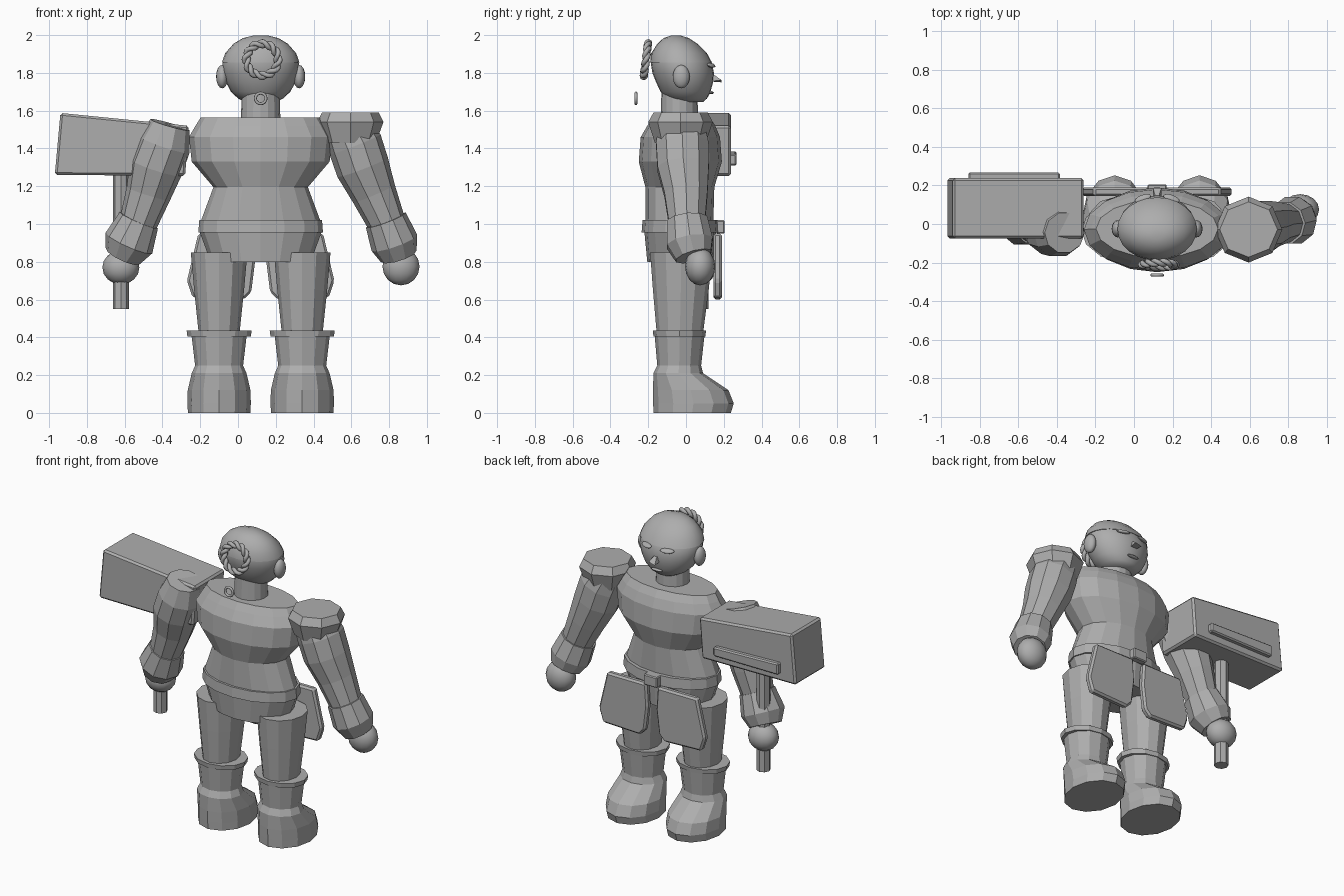
import bpy
import bmesh
from math import sin, cos, pi, radians
from mathutils import Vector

if "Cube" in bpy.data.objects:
    bpy.data.objects.remove(bpy.data.objects["Cube"], do_unlink=True)

GREY = (0.42, 0.42, 0.42, 1)
grey = bpy.data.materials.new("plain grey")
grey.use_nodes = True
grey.diffuse_color = GREY
grey.node_tree.nodes["Principled BSDF"].inputs["Base Color"].default_value = GREY

MID = 0.12       # centre line of the body
DEPTH = -0.03    # middle of the body, front to back


def smooth(obj, angle=50):
    bpy.ops.object.select_all(action="DESELECT")
    obj.select_set(True)
    bpy.context.view_layer.objects.active = obj
    bpy.ops.object.shade_smooth_by_angle(angle=radians(angle))


def skin(name, rings):
    """Join rings of points into a closed solid."""
    bm = bmesh.new()
    loops = [[bm.verts.new(p) for p in ring] for ring in rings]
    n = len(loops[0])
    for a, b in zip(loops, loops[1:]):
        for i in range(n):
            j = (i + 1) % n
            bm.faces.new((a[i], a[j], b[j], b[i]))
    bm.faces.new(loops[0])
    bm.faces.new(loops[-1])
    bmesh.ops.recalc_face_normals(bm, faces=bm.faces)
    mesh = bpy.data.meshes.new(name)
    bm.to_mesh(mesh)
    bm.free()
    mesh.materials.append(grey)
    obj = bpy.data.objects.new(name, mesh)
    bpy.context.collection.objects.link(obj)
    return obj


def stack(name, cx, rows, sides=12):
    """Oval rings stacked upward; each row is height, half width, y min, y max."""
    angles = [2 * pi * i / sides for i in range(sides)]
    return skin(name, [[(cx + hx * cos(a), (y0 + y1) / 2 + (y1 - y0) / 2 * sin(a), z)
                        for a in angles] for z, hx, y0, y1 in rows])


def limb(name, points, sides=10):
    """Round rings square to a path; each point is x, y, z, radius."""
    path = [Vector(p[:3]) for p in points]
    rings = []
    for i, p in enumerate(points):
        along = (path[min(i + 1, len(path) - 1)] - path[max(i - 1, 0)]).normalized()
        u = along.cross(Vector((0, 1, 0))).normalized()
        v = along.cross(u)
        rings.append([path[i] + p[3] * (u * cos(2 * pi * k / sides) + v * sin(2 * pi * k / sides))
                      for k in range(sides)])
    return skin(name, rings)


def plate(name, outline, y0, y1, bevel=0.0):
    """Outline in x and z, given thickness in y."""
    obj = skin(name, [[(x, y, z) for x, z in outline] for y in (y0, y1)])
    if bevel:
        mod = obj.modifiers.new("bevel", "BEVEL")
        mod.width = bevel
        mod.segments = 1
    return obj


def ball(name, centre, size, segments=16):
    bpy.ops.mesh.primitive_uv_sphere_add(segments=segments, ring_count=segments // 2, location=centre)
    obj = bpy.context.object
    obj.name = name
    obj.scale = size
    obj.data.materials.append(grey)
    smooth(obj)
    return obj


# Torso, belt and hips
stack("torso", MID, [(1.02, .315, -.215, .145), (1.195, .25, -.215, .15), (1.33, .365, -.25, .19),
                     (1.46, .38, -.24, .18), (1.52, .345, -.205, .155), (1.565, .317, -.175, .125)], 16)
stack("belt", MID, [(.955, .33, -.235, .175), (1.02, .325, -.23, .17)], 16)
stack("hips", MID, [(.8, .265, -.205, .145), (.955, .322, -.22, .16)], 16)
plate("buckle", [(.07, .95), (.17, .95), (.17, 1.02), (.07, 1.02)], .16, .205, .006)

# Legs, boots and skirt plates
for side, word in ((-1, "right"), (1, "left")):
    cx = MID + side * .22
    stack(word + "_thigh", cx, [(.42, .108, -.155, .09), (.65, .132, -.175, .12), (.85, .15, -.19, .14)])
    stack(word + "_knee_cuff", cx, [(.405, .168, -.172, .102), (.435, .172, -.176, .106)])
    stack(word + "_boot", cx, [(0, .165, -.172, .237), (.05, .168, -.174, .253), (.12, .166, -.175, .225),
                               (.21, .145, -.172, .09), (.25, .127, -.152, .08), (.41, .146, -.166, .098)])
    shape = [(.04, .95), (.33, .95), (.39, .7), (.36, .61), (.09, .6), (.05, .64), (.03, .8)]
    plate(word + "_skirt_plate", [(MID + side * x, z) for x, z in shape], .145, .19, .012)

# Arms, wrist cuffs and hands
limb("left_arm", [(.58, -.025, 1.5, .13), (.62, -.02, 1.42, .145), (.66, -.015, 1.3, .143),
                  (.72, 0, 1.16, .12), (.79, .005, 1, .1)])
limb("left_wrist_cuff", [(.783, .005, 1.02, .113), (.828, .02, .9, .128), (.85, .04, .83, .1)])
ball("left_hand", (.863, .075, .775), (.098, .08, .1))
stack("left_shoulder_pad", .595, [(1.43, .135, -.165, .105), (1.54, .175, -.2, .142),
                                  (1.59, .15, -.172, .115)], 8)
limb("right_arm", [(-.36, -.045, 1.525, .108), (-.39, -.035, 1.42, .14), (-.435, -.02, 1.3, .143),
                   (-.475, 0, 1.16, .12), (-.53, .005, 1, .1)])
limb("right_wrist_cuff", [(-.525, .005, 1.02, .11), (-.577, .02, .9, .135), (-.61, .04, .83, .1)])
ball("right_hand", (-.62, .075, .77), (.098, .085, .09))

# Hammer
limb("hammer_handle", [(-.62, .075, .55, .043), (-.62, .075, 1.3, .043)], 8)
plate("hammer_head", [(-.97, 1.26), (-.28, 1.255), (-.26, 1.52), (-.94, 1.588)], -.075, .238, .012)
plate("hammer_side_panel", [(-.86, 1.31), (-.385, 1.31), (-.385, 1.37), (-.86, 1.385)], .225, .268, .008)

# Neck, head and hair
stack("neck", MID, [(1.54, .105, -.135, .065), (1.7, .1, -.13, .06)], 16)
SKULL = [(1.645, .08, -.06, .09), (1.665, .12, -.105, .112), (1.7, .157, -.135, .13), (1.75, .184, -.158, .143),
         (1.8, .2, -.178, .148), (1.85, .202, -.186, .137), (1.9, .184, -.18, .11),
         (1.95, .14, -.148, .06), (1.98, .09, -.115, .015), (1.994, .035, -.075, -.03)]
smooth(stack("head", MID, SKULL, 24))
smooth(stack("hair_cap", MID, [(z + .004, hx + .004, y0 - .004, y1 + .001)
                               for z, hx, y0, y1 in SKULL[5:]], 24))
for side, word in ((-1, "right"), (1, "left")):
    ball(word + "_ear", (MID + side * .204, -.025, 1.78), (.032, .045, .062))
    brow = ball(word + "_brow", (MID + side * .075, .133, 1.84), (.045, .02, .011), 12)
    brow.rotation_euler = (radians(-25), 0, side * radians(-20))

# Face
ball("mouth", (MID, .133, 1.695), (.042, .014, .008), 12)
skin("nose", [[(MID - .012, .125, 1.8), (MID + .012, .125, 1.8), (MID + .022, .125, 1.755), (MID - .022, .125, 1.755)],
              [(MID - .012, .155, 1.785), (MID + .012, .155, 1.785), (MID + .022, .188, 1.762),
               (MID - .022, .188, 1.75)]])

# Braided ring of hair, two strands wound round each other
for strand in range(2):
    data = bpy.data.curves.new("hair_braid", "CURVE")
    data.dimensions = "3D"
    data.bevel_depth = .013
    data.bevel_resolution = 2
    spline = data.splines.new("POLY")
    count = 60
    spline.points.add(count - 1)
    for i, point in enumerate(spline.points):
        a = 2 * pi * i / count
        twist = 6 * a + pi * strand
        r = .084 + .012 * cos(twist)
        point.co = (.128 + r * cos(a), -.212 + .13 * r * sin(a) + .01 * sin(twist), 1.87 + r * sin(a), 1)
    spline.use_cyclic_u = True
    data.materials.append(grey)
    bpy.context.collection.objects.link(bpy.data.objects.new("hair_braid", data))

# Small ring below the braid
bpy.ops.mesh.primitive_torus_add(major_radius=.028, minor_radius=.008, major_segments=20, minor_segments=8,
                                 location=(MID, -.265, 1.665), rotation=(pi / 2, 0, 0))
ring = bpy.context.object
ring.name = "small_ring"
ring.data.materials.append(grey)
smooth(ring)
